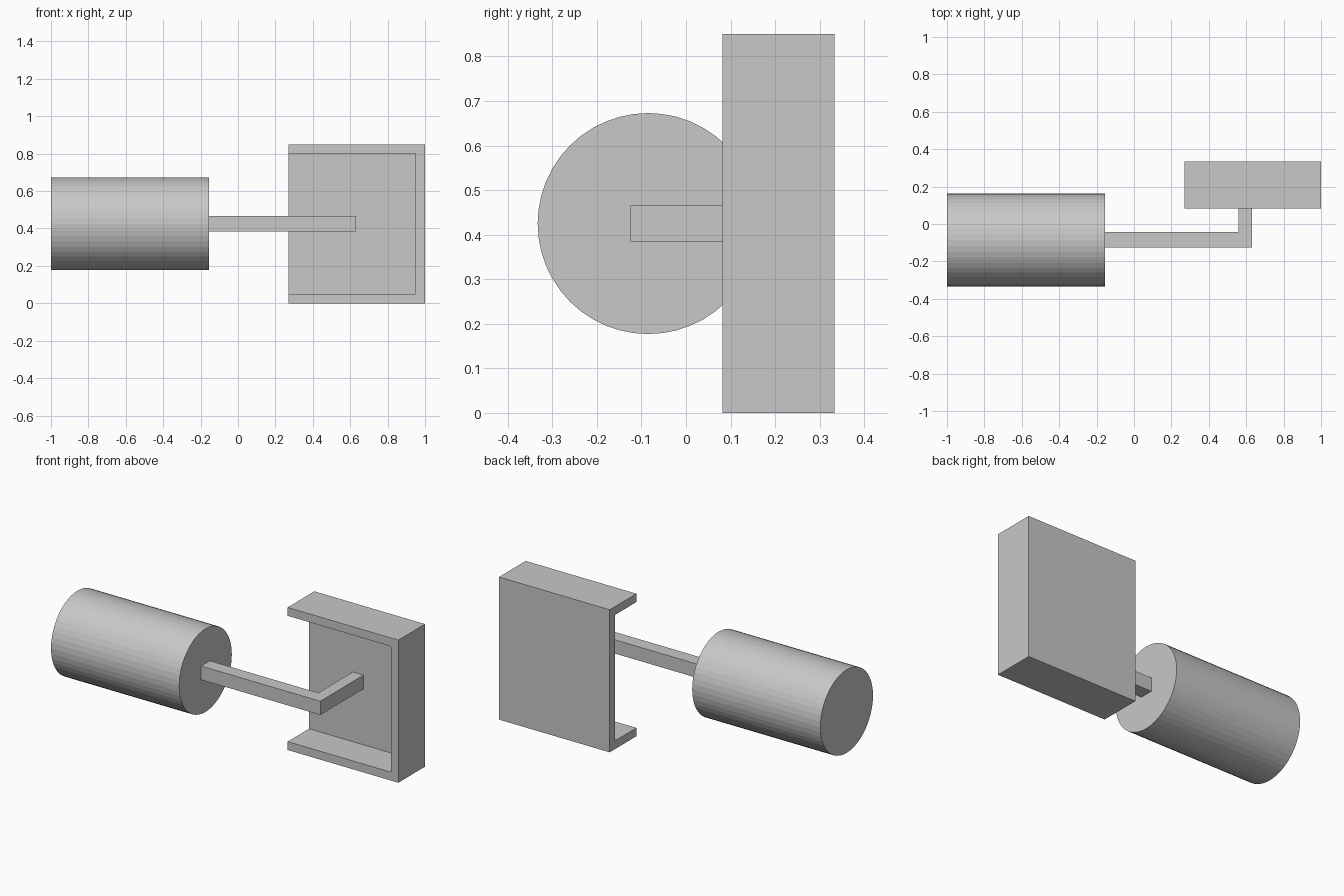
import bpy
import bmesh
import math
from mathutils import Matrix, Vector

default_cube = bpy.data.objects.get("Cube")
if default_cube:
    bpy.data.objects.remove(default_cube, do_unlink=True)

# Single plain grey finish
grey = bpy.data.materials.new("plain grey")
grey.use_nodes = True
colour = (0.58, 0.58, 0.58, 1)
grey.diffuse_color = colour
grey.node_tree.nodes["Principled BSDF"].inputs["Base Color"].default_value = colour


def add_object(name, bm):
    """Turn a bmesh into a named, coloured object."""
    bmesh.ops.recalc_face_normals(bm, faces=bm.faces)
    mesh = bpy.data.meshes.new(name)
    bm.to_mesh(mesh)
    bm.free()
    mesh.materials.append(grey)
    obj = bpy.data.objects.new(name, mesh)
    bpy.context.scene.collection.objects.link(obj)
    return obj


def box(name, low, high):
    """Box between two opposite corners."""
    low, high = Vector(low), Vector(high)
    bm = bmesh.new()
    bmesh.ops.create_cube(bm, size=1)
    bmesh.ops.scale(bm, vec=high - low, verts=bm.verts)
    bmesh.ops.translate(bm, vec=(low + high) / 2, verts=bm.verts)
    return add_object(name, bm)


WALL = 0.05
LEFT, RIGHT = 0.27, 1.0
FRONT, BACK = 0.082, 0.333
HEIGHT = 0.85
MID_Z = HEIGHT / 2
ARM_END = -0.155

# Bracket: a shallow tray open to the front and to one side
bracket = box("bracket", (LEFT, FRONT, 0), (RIGHT, BACK, HEIGHT))
cutter = box("bracket_cutter", (LEFT - 0.1, FRONT - 0.1, WALL),
             (RIGHT - WALL, BACK - WALL, HEIGHT - WALL))
cutter.hide_render = True
cut = bracket.modifiers.new("hollow", 'BOOLEAN')
cut.operation = 'DIFFERENCE'
cut.solver = 'EXACT'
cut.object = cutter
bpy.context.view_layer.objects.active = bracket
bpy.ops.object.modifier_apply(modifier=cut.name)
bpy.data.objects.remove(cutter, do_unlink=True)

# Arm: an L outline seen from above, extruded upwards
outline = [(ARM_END, -0.125), (0.63, -0.125), (0.63, BACK - WALL),
           (0.56, BACK - WALL), (0.56, -0.043), (ARM_END, -0.043)]
bm = bmesh.new()
face = bm.faces.new([bm.verts.new((x, y, MID_Z - 0.041)) for x, y in outline])
grown = bmesh.ops.extrude_face_region(bm, geom=[face])["geom"]
bmesh.ops.translate(bm, vec=(0, 0, 0.082),
                    verts=[v for v in grown if isinstance(v, bmesh.types.BMVert)])
add_object("arm", bm)

# Roller: a faceted cylinder lying along x
bm = bmesh.new()
place = (Matrix.Translation(((ARM_END - 1) / 2, -0.085, MID_Z))
         @ Matrix.Rotation(math.pi / 2, 4, 'Y'))
bmesh.ops.create_cone(bm, cap_ends=True, segments=48, radius1=0.248,
                      radius2=0.248, depth=ARM_END + 1, matrix=place)
add_object("roller", bm)
